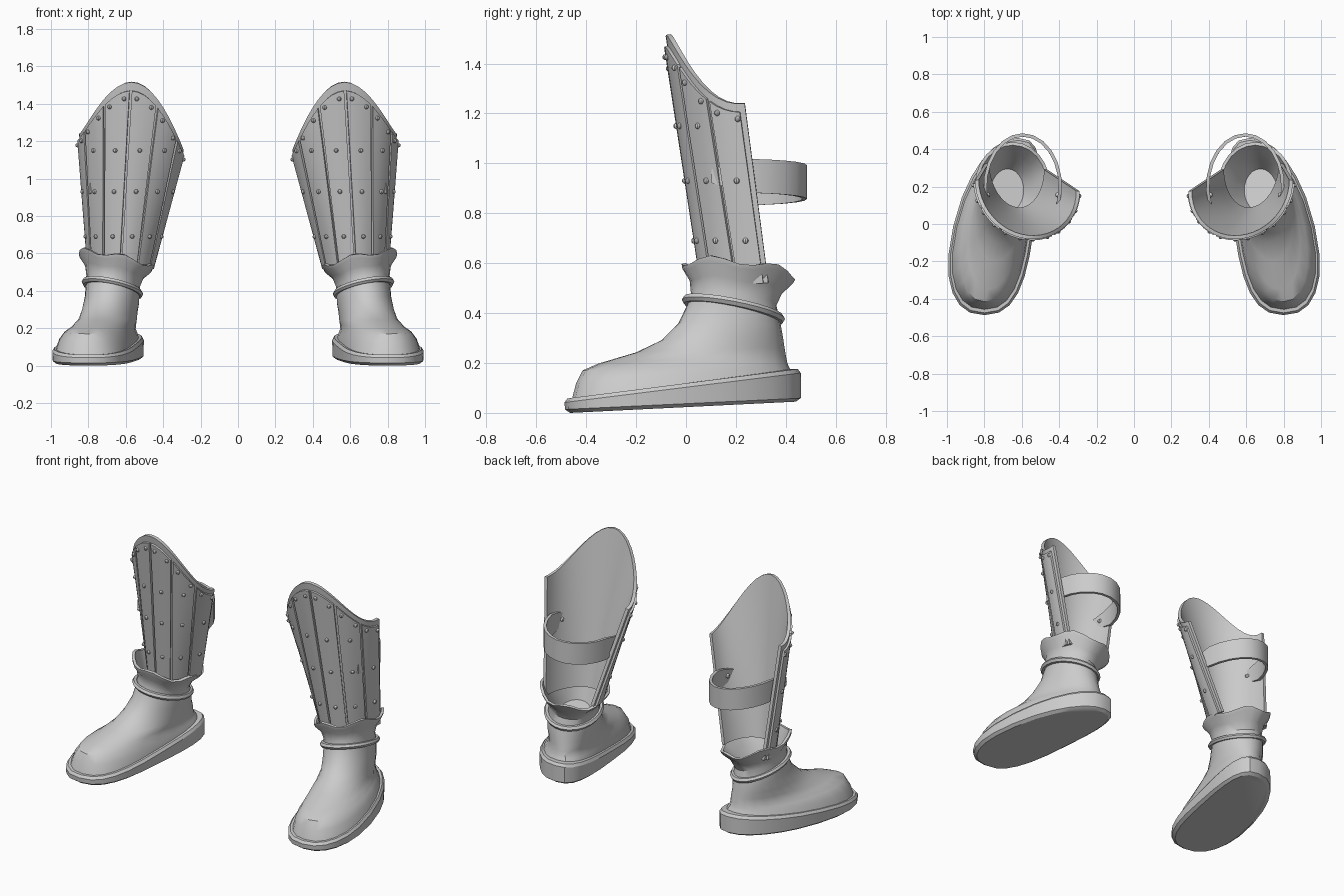
import bpy, bmesh
from math import sin, cos, pi, radians
from mathutils import Vector

if "Cube" in bpy.data.objects:
    bpy.data.objects.remove(bpy.data.objects["Cube"])

N = 24


def lerp(a, b, f):
    return a + (b - a) * f


def steps(a, b, n):
    return [lerp(a, b, i / n) for i in range(n + 1)]


def make(name, verts, faces, thick=0, side=-1, recalc=True):
    """Mesh object, optionally solidified, mirrored to the other leg."""
    me = bpy.data.meshes.new(name)
    me.from_pydata([tuple(v) for v in verts], [], faces)
    if recalc:
        bm = bmesh.new()
        bm.from_mesh(me)
        bmesh.ops.recalc_face_normals(bm, faces=bm.faces[:])
        bm.to_mesh(me)
        bm.free()
    ob = bpy.data.objects.new(name, me)
    bpy.context.collection.objects.link(ob)
    if thick:
        m = ob.modifiers.new("Thickness", 'SOLIDIFY')
        m.thickness, m.offset = thick, side
    m = ob.modifiers.new("Mirror", 'MIRROR')
    m.use_mirror_merge = False
    return ob


def loft(name, rings, cyclic=False):
    n, k = len(rings[0]), len(rings)
    faces = []
    for j in range(k if cyclic else k - 1):
        a, b = j * n, ((j + 1) % k) * n
        faces += [(a + i, a + (i + 1) % n, b + (i + 1) % n, b + i) for i in range(n)]
    if not cyclic:
        faces += [tuple(range(n))[::-1], tuple(range((k - 1) * n, k * n))]
    return make(name, [p for r in rings for p in r], faces)


def grid(name, fn, us, vs, thick, side):
    n = len(us)
    faces = [(j * n + i, j * n + i + 1, (j + 1) * n + i + 1, (j + 1) * n + i)
             for j in range(len(vs) - 1) for i in range(n - 1)]
    return make(name, [fn(u, v) for v in vs for u in us], faces, thick, side, False)


def ring(front, back, bulge=0, tilt=0, wave=0, e=1, grow=0, dz=0):
    """Foot-shaped loop; front/back are (y, z, centre x, half width)."""
    pts = []
    for k in range(N):
        a = 2 * pi * k / N
        c, s = cos(a), sin(a)
        u = abs(c) ** e * (1 if c > 0 else -1)
        v = abs(s) ** e * (1 if s > 0 else -1)
        y, z, x, w = (lerp(b, f, (u + 1) / 2) for f, b in zip(front, back))
        x += bulge * (1 - u * u) + (w + grow) * v
        z += tilt * (x - .66) + wave * cos(5 * a + 1) + dz
        pts.append(Vector((x, y - grow * u, z)))
    return pts


# Sole: a ground loop and a welt loop, each grown or shrunk
ground = (-.465, 0, .80, .215), (.44, .045, .62, .175)
welt = (-.465, .052, .80, .215), (.438, .17, .62, .175)
loft("sole", [ring(*base, .04, e=.82, grow=g, dz=h) for base, g, h in (
    (ground, 0, 0), (ground, .02, .014), (welt, .022, -.01), (welt, .01, .006), (welt, -.02, .006))])

# Boot upper: loops climbing from the welt to the ankle
upper = [((-.46, .045, .80, .215), (.425, .16, .63, .18)),
         ((-.44, .12, .80, .20), (.41, .19, .635, .17)),
         ((-.415, .17, .80, .17), (.405, .205, .64, .165)),
         ((-.35, .198, .78, .145), (.40, .23, .64, .163)),
         ((-.20, .24, .745, .135), (.395, .26, .645, .158)),
         ((-.10, .285, .72, .135), (.39, .295, .655, .153)),
         ((-.03, .355, .69, .138), (.383, .335, .66, .15)),
         ((.005, .43, .675, .142), (.375, .375, .665, .145))]
rows = []
for i, pair in enumerate(upper):
    f = i / 7
    rows.append(ring(*pair, .04 * max(0, 1 - 1.6 * f), .2 * max(0, 2 * f - 1), e=min(1, .82 + .3 * f)))

# Flared wavy cuff: offset and height outward, over the rim, then down inside
neck = (.02, .475, .67, .145), (.362, .43, .665, .142)
for g, h in ((0, 0), (.014, .05), (.05, .093), (.057, .112), (.04, .115),
             (.004, .05), (-.02, 0), (-.055, -.07)):
    rows.append([p + Vector((-h * .15, h * .17, 0))
                 for p in ring(*neck, tilt=.22, wave=.13 * max(0, h), grow=g, dz=h)])
loft("boot_upper", rows)

# Ankle cord
loft("ankle_cord", [
    ring((0, .45, .675, .148), (.38, .375, .668, .148), tilt=.2,
         grow=.017 * cos(j * pi / 3), dz=.017 * sin(j * pi / 3)) for j in range(6)], True)


# Shin guard surface: t runs inner edge to outer edge, s bottom to top
def top_z(t):
    base = lerp(1.15, 1.24, t)
    return base + (1.515 - base) * ((1 + cos(pi * (2 * t - 1))) / 2) ** 1.1


def shin(t, s, off=0):
    a = pi * (1 + t)
    c, d = cos(a), sin(a)
    low = Vector((.628 + .166 * c, .31 + .02 * c + .24 * d, .52))
    high = Vector((.57 + .28 * c, .205 + .03 * c + .285 * d, top_z(t)))
    return low.lerp(high, s) + Vector((c, d, 0)) * off


grid("shin_guard", shin, steps(0, 1, 24), steps(0, 1, 6), .02, -1)

# Raised slats on the shin guard
SLATS = 6
for i in range(SLATS):
    t0 = i / SLATS + (.025 if i == 0 else .007)
    t1 = (i + 1) / SLATS - (.025 if i == SLATS - 1 else .007)
    grid("slat_%d" % (i + 1), shin, steps(t0, t1, 4), steps(0, .955, 4), .013, 1)


# Rivets
def rivets(name, centres, r):
    bm = bmesh.new()
    for p in centres:
        res = bmesh.ops.create_uvsphere(bm, u_segments=8, v_segments=6, radius=r)
        bmesh.ops.translate(bm, verts=res['verts'], vec=p)
    ob = make(name, [], [])
    bm.to_mesh(ob.data)
    bm.free()


spots = []
for i in range(SLATS):
    mid = (i + .5) / SLATS
    for z in (.69, .93, 1.15):
        if z < top_z(mid) - .1:
            spots.append(shin(mid, (z - .52) / (top_z(mid) - .52), .014))
    spots += [shin(mid + dt, .915, .014) for dt in (-.045, .045)]
rivets("slat_rivets", spots, .012)


# Calf strap: arc behind the leg with tapered ends riveted inside the guard
def strap(u, v):
    a = lerp(radians(200), radians(-20), u)
    x, y = .595 + .21 * cos(a), .2 + .285 * sin(a)
    half = .068 * min(1, .4 + 5 * min(u, 1 - u))
    return Vector((x, y, .925 + .12 * (x - .595) + v * half))


grid("calf_strap", strap, steps(0, 1, 14), [-1, 1], .018, 1)
rivets("strap_rivets", [strap(u, 0) + Vector((d, 0, 0)) for u, d in ((.05, .02), (.95, -.02))], .014)

# Bake modifiers, then smooth while keeping hard edges
bpy.ops.object.select_all(action='SELECT')
bpy.context.view_layer.objects.active = bpy.context.selected_objects[0]
bpy.ops.object.convert(target='MESH')
bpy.ops.object.shade_smooth_by_angle(angle=radians(32))
